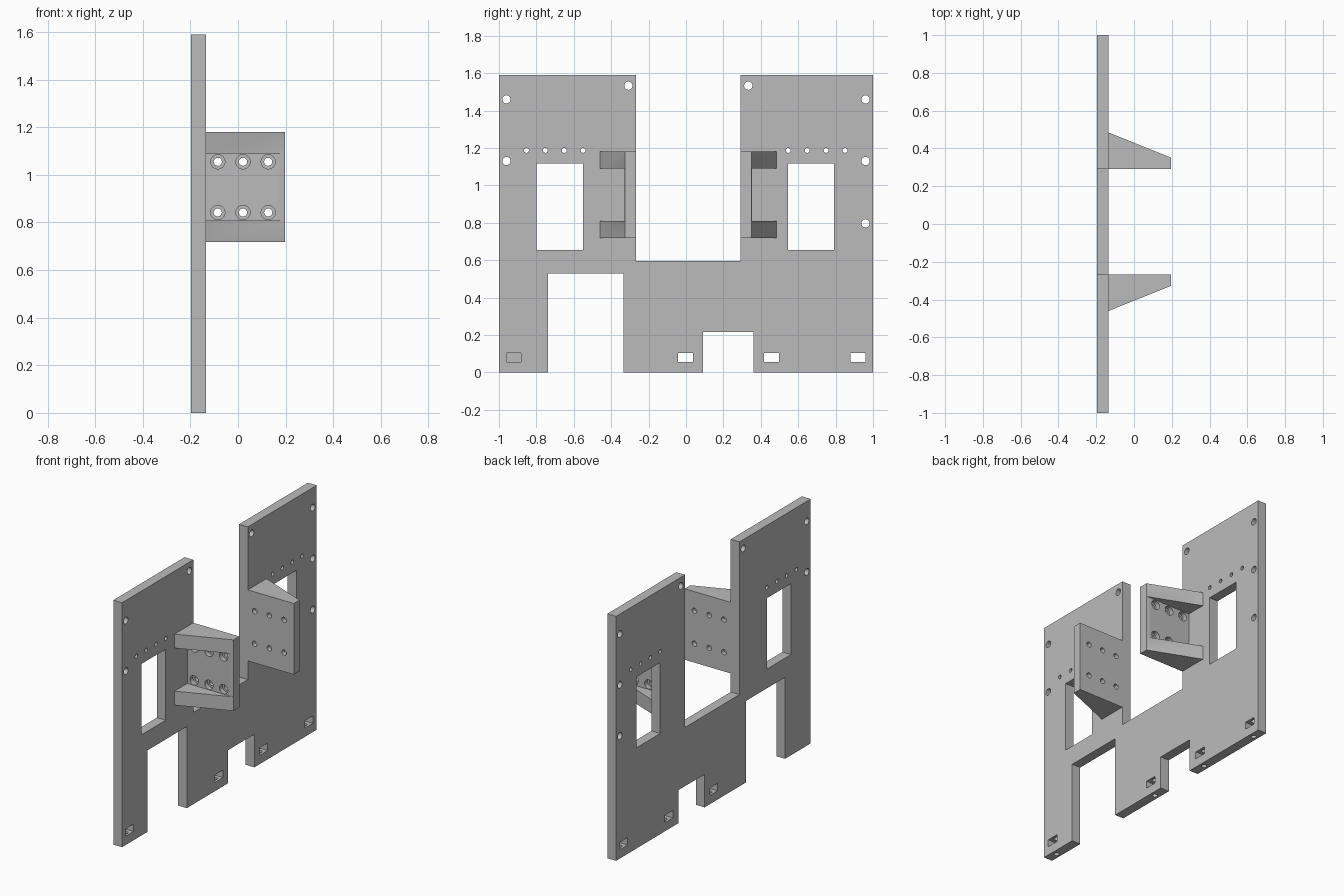
import bpy, bmesh, math
from mathutils import Matrix, Vector

if "Cube" in bpy.data.objects:
    bpy.data.objects.remove(bpy.data.objects["Cube"])

grey = bpy.data.materials.new("plain grey")
grey.use_nodes = True
GREY = (0.5, 0.5, 0.5, 1)
grey.diffuse_color = GREY
grey.node_tree.nodes["Principled BSDF"].inputs["Base Color"].default_value = GREY

BACK, FACE, REACH = -0.197, -0.134, 0.197      # plate back, plate face, bracket tip
MID = (BACK + FACE) / 2


def make_object(name, bm):
    bmesh.ops.recalc_face_normals(bm, faces=bm.faces)
    mesh = bpy.data.meshes.new(name)
    bm.to_mesh(mesh)
    bm.free()
    mesh.materials.append(grey)
    obj = bpy.data.objects.new(name, mesh)
    bpy.context.collection.objects.link(obj)
    return obj


def extrude(name, points, offset):
    bm = bmesh.new()
    face = bm.faces.new([bm.verts.new(p) for p in points])
    result = bmesh.ops.extrude_face_region(bm, geom=[face])
    verts = [v for v in result["geom"] if isinstance(v, bmesh.types.BMVert)]
    bmesh.ops.translate(bm, verts=verts, vec=offset)
    return make_object(name, bm)


def box(bm, low, high):
    low, high = Vector(low), Vector(high)
    matrix = Matrix.Translation((low + high) / 2) @ Matrix.Diagonal((*(high - low), 1))
    bmesh.ops.create_cube(bm, size=1, matrix=matrix)


def rod(bm, start, end, radius):
    start, end = Vector(start), Vector(end)
    turn = (end - start).to_track_quat("Z", "Y").to_matrix().to_4x4()
    bmesh.ops.create_cone(bm, cap_ends=True, segments=32, radius1=radius, radius2=radius,
                          depth=(end - start).length,
                          matrix=Matrix.Translation((start + end) / 2) @ turn)


def cut(obj, bm):
    """Subtract the shapes in bm from obj for good."""
    cutter = make_object("cutter", bm)
    cutter.hide_render = True
    mod = obj.modifiers.new("cut", "BOOLEAN")
    mod.operation, mod.solver, mod.object = "DIFFERENCE", "EXACT", cutter
    graph = bpy.context.evaluated_depsgraph_get()
    mesh = bpy.data.meshes.new_from_object(obj.evaluated_get(graph))
    obj.modifiers.clear()
    obj.data = mesh
    bpy.data.objects.remove(cutter)


def smooth(obj):
    bpy.ops.object.select_all(action="DESELECT")
    obj.select_set(True)
    bpy.context.view_layer.objects.active = obj
    bpy.ops.object.shade_smooth_by_angle(angle=math.radians(30))


# Upright plate with its notches
INNER_A, INNER_B = -0.268, 0.292
outline = [(-1, 0), (-0.737, 0), (-0.737, 0.53), (-0.335, 0.53), (-0.335, 0), (0.09, 0),
           (0.09, 0.215), (0.36, 0.215), (0.36, 0), (1, 0), (1, 1.59), (INNER_B, 1.59),
           (INNER_B, 0.597), (INNER_A, 0.597), (INNER_A, 1.59), (-1, 1.59)]
plate = extrude("upright_plate", [(BACK, y, z) for y, z in outline], (FACE - BACK, 0, 0))

# Windows, round holes and nut slots
bm = bmesh.new()
for y in (-0.798, 0.546):
    box(bm, (-0.3, y, 0.655), (0, y + 0.246, 1.116))
for y, z in [(-0.96, 1.46), (-0.96, 1.13), (-0.308, 1.533), (0.333, 1.533),
             (0.96, 1.46), (0.96, 1.13), (0.96, 0.797)]:
    rod(bm, (-0.3, y, z), (0, y, z), 0.022)
for i in range(4):
    for y in (-0.853 + i * 0.101, 0.547 + i * 0.101):
        rod(bm, (-0.3, y, 1.187), (0, y, 1.187), 0.013)
slots = (-0.921, -0.003, 0.457, 0.92)
for y in slots:
    depth = MID - 0.018 if y == slots[0] else -0.3      # the first slot is blind
    box(bm, (depth, y - 0.04, 0.057), (0, y + 0.04, 0.105))
cut(plate, bm)

# Bolt holes rising from the bottom edge through the slots
bm = bmesh.new()
for y in slots:
    rod(bm, (MID, y, -0.05), (MID, y, 0.15), 0.016)
cut(plate, bm)
smooth(plate)


# Ribbed brackets beside the central opening
def bracket(name, inner, side):
    LOW, HIGH, RIB, WALL = 0.718, 1.18, 0.091, 0.061
    profile = [(FACE, 0), (REACH, 0), (REACH, 0.059), (FACE, 0.192)]
    obj = extrude(name, [(x, inner + side * d, LOW) for x, d in profile], (0, 0, HIGH - LOW))
    bm = bmesh.new()
    ys = sorted((inner + side * WALL, inner + side * 0.4))
    box(bm, (FACE - 0.1, ys[0], LOW + RIB), (REACH + 0.1, ys[1], HIGH - RIB))
    cut(obj, bm)
    for radius, start in ((0.017, -0.1), (0.03, WALL - 0.03)):     # bore, counterbore
        bm = bmesh.new()
        for x in (-0.085, 0.021, 0.127):
            for z in (0.842, 1.055):
                rod(bm, (x, inner + side * start, z), (x, inner + side * 0.1, z), radius)
        cut(obj, bm)
    smooth(obj)


bracket("front_bracket", INNER_A, -1)
bracket("back_bracket", INNER_B, 1)
